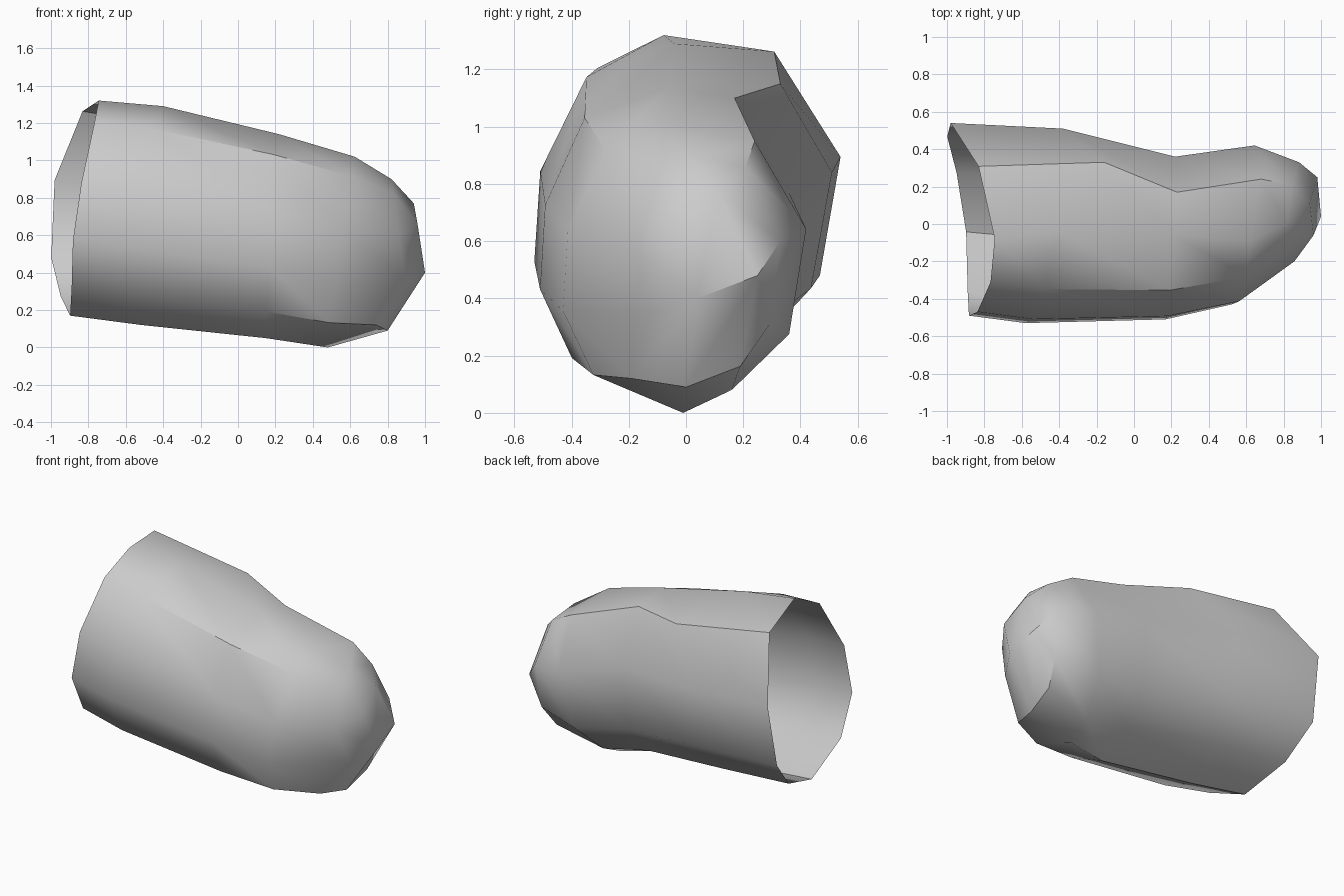
import bpy, bmesh, math

cube = bpy.data.objects.get("Cube")
if cube:
    bpy.data.objects.remove(cube, do_unlink=True)

# Ten-sided cross-section: across (-1 front, 1 back) and up (0 bottom, 1 top)
PROFILE = {
    "top": (-.2, 1), "front_shoulder": (-.65, .9), "front_upper": (-.96, .62),
    "front_lower": (-1, .35), "front_keel": (-.75, .13), "keel": (-.13, 0),
    "back_keel": (.48, .09), "back_lower": (.86, .27), "back_upper": (1, .63),
    "back_shoulder": (.55, .95),
}

# Stations from the open rim towards the tip:
# x, slant upwards, slant backwards, bow, front y, back y, bottom z, top z
STATIONS = [
    (-.905, .15, -.07, -.1, -.49, .54, .17, 1.32),
    (-.5, .12, .12, 0, -.53, .51, .12, 1.29),
    (.15, .05, .02, .02, -.51, .38, .05, 1.14),
    (.48, .15, .04, .03, -.43, .42, 0, 1.02),
    (.8, .02, .01, .06, -.21, .33, .09, .9),
]

# Irregular corners, by station
DENTS = {
    1: {"back_shoulder": (-.16, .33, 1.15), "back_upper": (-.38, .51, .84),
        "top": (-.4, -.04, 1.29)},
    2: {"back_shoulder": (.23, .17, 1.1), "back_upper": (.22, .36, .77),
        "top": (.22, -.06, 1.14)},
    3: {"keel": (.48, -.01, 0), "back_keel": (.5, .16, .08),
        "back_shoulder": (.68, .24, .95)},
    4: {"keel": (.8, 0, .09), "front_keel": (.74, -.19, .12),
        "front_lower": (.9, -.12, .35)},
}

# Four-cornered facet closing the tip, and the rails that run into each corner
TIP = [
    ((.94, .11, .77), ("back_shoulder", "top")),
    ((.96, -.06, .66), ("front_shoulder", "front_upper")),
    ((1, .04, .4), ("front_lower", "front_keel", "keel")),
    ((.98, .25, .48), ("back_keel", "back_lower", "back_upper")),
]


def make_material(name, colour):
    mat = bpy.data.materials.new(name)
    mat.use_nodes = True
    mat.diffuse_color = colour
    mat.node_tree.nodes["Principled BSDF"].inputs["Base Color"].default_value = colour
    return mat


def add_ring(bm, dents, x, rise, sweep, bow, front, back, bottom, top):
    """Fit the cross-section into one station's bounds."""
    ring = []
    for rail, (u, v) in PROFILE.items():
        fitted = (x + rise * v + sweep * u + bow * u * u,
                  front + (back - front) * (u + 1) / 2,
                  bottom + (top - bottom) * v)
        ring.append(bm.verts.new(dents.get(rail, fitted)))
    return ring


# Hollow shell: skin the stations, leave the rim open and gather the tip
bm = bmesh.new()
rings = [add_ring(bm, DENTS.get(i, {}), *s) for i, s in enumerate(STATIONS)]
corners = [bm.verts.new(point) for point, rails in TIP]
gather = {rail: vert for vert, (point, rails) in zip(corners, TIP) for rail in rails}
rings.append([gather[rail] for rail in PROFILE])

count = len(PROFILE)
for near, far in zip(rings, rings[1:]):
    for i in range(count):
        j = (i + 1) % count
        loop = [near[i], near[j], far[j], far[i]]
        bm.faces.new(dict.fromkeys(loop))
tip = bm.faces.new(corners)
bmesh.ops.recalc_face_normals(bm, faces=bm.faces)
if tip.normal.x < 0:
    bmesh.ops.reverse_faces(bm, faces=bm.faces)

mesh = bpy.data.meshes.new("hollow_shell")
bm.to_mesh(mesh)
bm.free()
shell = bpy.data.objects.new("hollow_shell", mesh)
bpy.context.collection.objects.link(shell)
mesh.materials.append(make_material("light grey", (.6, .6, .6, 1)))

# Soft shading with the strongest creases kept sharp
bpy.ops.object.select_all(action="DESELECT")
shell.select_set(True)
bpy.context.view_layer.objects.active = shell
bpy.ops.object.shade_smooth_by_angle(angle=math.radians(40))
